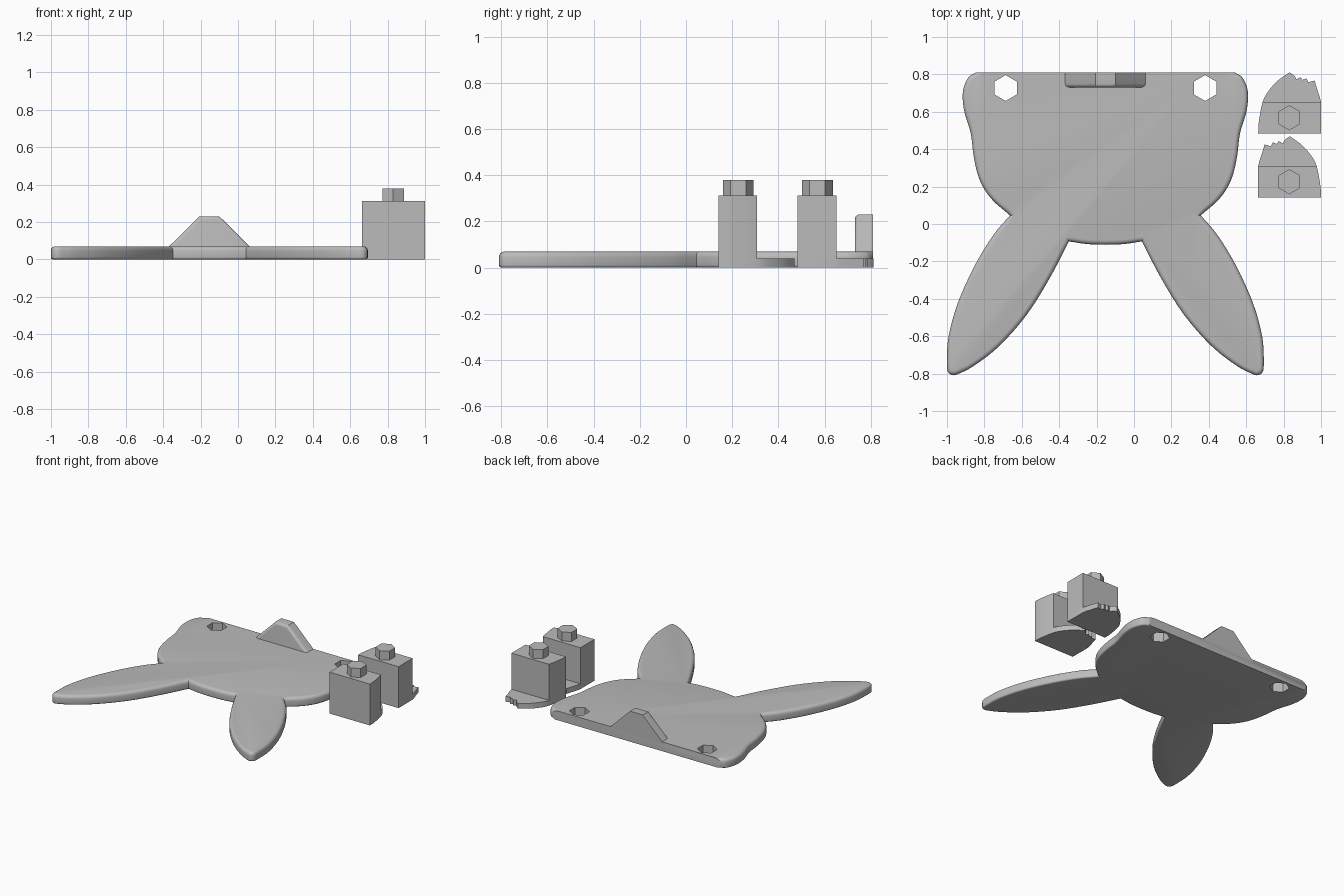
import bpy, bmesh, math
from mathutils import Vector

cube = bpy.data.objects.get("Cube")
if cube:
    bpy.data.objects.remove(cube, do_unlink=True)

grey = bpy.data.materials.new("plain grey")
grey.use_nodes = True
grey.diffuse_color = (0.5, 0.5, 0.5, 1)
grey.node_tree.nodes["Principled BSDF"].inputs["Base Color"].default_value = (0.5, 0.5, 0.5, 1)


def smooth_path(points, steps=6):
    """Curve through the points, leaving out the last one."""
    pts = [Vector(p) for p in points]
    pts = [2 * pts[0] - pts[1]] + pts + [2 * pts[-1] - pts[-2]]
    out = []
    for a, b, c, d in zip(pts, pts[1:], pts[2:], pts[3:]):
        for i in range(steps):
            t = i / steps
            out.append(0.5 * (2 * b + (c - a) * t + (2 * a - 5 * b + 4 * c - d) * t ** 2
                              + (3 * b - a - 3 * c + d) * t ** 3))
    return out


def prism(name, outline, z0, z1, top=0, bottom=0):
    """Upright prism with optional rounding of its top and bottom rims."""
    bm = bmesh.new()
    face = bm.faces.new([bm.verts.new((x, y, z0)) for x, y in outline])
    ext = bmesh.ops.extrude_face_region(bm, geom=[face])
    for v in ext["geom"]:
        if isinstance(v, bmesh.types.BMVert):
            v.co.z = z1
    bmesh.ops.recalc_face_normals(bm, faces=bm.faces)
    for z, radius in ((z1, top), (z0, bottom)):
        if radius:
            rim = [e for e in bm.edges if all(abs(v.co.z - z) < 1e-5 for v in e.verts)]
            bmesh.ops.bevel(bm, geom=rim, offset=radius, segments=4, profile=0.5,
                            affect='EDGES', clamp_overlap=False)
    return finish(name, bm)


def finish(name, bm):
    mesh = bpy.data.meshes.new(name)
    bm.to_mesh(mesh)
    bm.free()
    mesh.materials.append(grey)
    ob = bpy.data.objects.new(name, mesh)
    bpy.context.collection.objects.link(ob)
    return ob


def activate(ob):
    bpy.ops.object.select_all(action='DESELECT')
    ob.select_set(True)
    bpy.context.view_layer.objects.active = ob


def shade(ob):
    activate(ob)
    bpy.ops.object.shade_smooth_by_angle(angle=math.radians(32))


def cut(ob, cutter):
    """Subtract the cutter and remove it."""
    cutter.hide_render = True
    mod = ob.modifiers.new(cutter.name, 'BOOLEAN')
    mod.operation = 'DIFFERENCE'
    mod.solver = 'EXACT'
    mod.object = cutter
    activate(ob)
    bpy.ops.object.modifier_apply(modifier=mod.name)
    bpy.data.objects.remove(cutter, do_unlink=True)


def hexagon(x, y, r):
    return [(x + r * math.sin(i * math.pi / 3), y + r * math.cos(i * math.pi / 3))
            for i in range(6)]


# Body with two long ears, mirrored about its own middle
MID = -0.153
BACK = 0.809
cheek = [(0.6, 0.87), (0.69, 0.812), (0.735, 0.78), (0.762, 0.705), (0.755, 0.605),
         (0.72, 0.485), (0.703, 0.355), (0.672, 0.235), (0.61, 0.135), (0.51, 0.046)]
ear_out = [(0.51, 0.046), (0.6, -0.06), (0.7, -0.225), (0.79, -0.425), (0.838, -0.6),
           (0.847, -0.72), (0.846, -0.774)]
ear_tip = [Vector((0.811 + 0.035 * math.cos(a), -0.774 - 0.035 * math.sin(a)))
           for a in (math.radians(23 * i) for i in range(5))]
ear_in = [(0.796, -0.806), (0.71, -0.763), (0.57, -0.655), (0.42, -0.485),
          (0.295, -0.285), (0.195, -0.093)]
chin = [(0.195, -0.093), (0.1, -0.107), (0, -0.111)]
half = (smooth_path(cheek) + smooth_path(ear_out, 4) + ear_tip
        + smooth_path(ear_in, 4) + smooth_path(chin))
outline = [(MID + p.x, p.y) for p in half] + [(MID, chin[-1][1])]
outline += [(MID - p.x, p.y) for p in reversed(half)]
body = prism("body_with_ears", outline, 0, 0.07, top=0.024, bottom=0.012)

# Straight back edge and hexagonal sockets
cut(body, prism("back_trim", [(-1.5, BACK), (1.5, BACK), (1.5, 1.2), (-1.5, 1.2)], -0.1, 0.2))
for side in (-1, 1):
    cut(body, prism("socket_cutter", hexagon(MID + side * 0.533, 0.727, 0.069), -0.1, 0.2))
shade(body)

# Tail fin standing along the back edge, its front rim rounded
bm = bmesh.new()
profile = [(-0.235, 0.05), (-0.053, 0.23), (0.053, 0.23), (0.235, 0.05)]
face = bm.faces.new([bm.verts.new((MID + x, BACK, z)) for x, z in profile])
ext = bmesh.ops.extrude_face_region(bm, geom=[face])
for v in ext["geom"]:
    if isinstance(v, bmesh.types.BMVert):
        v.co.y = 0.73
bmesh.ops.recalc_face_normals(bm, faces=bm.faces)
rim = [e for e in bm.edges if all(v.co.y < 0.74 for v in e.verts)
       and max(v.co.z for v in e.verts) > 0.1]
bmesh.ops.bevel(bm, geom=rim, offset=0.02, segments=4, profile=0.5, affect='EDGES')
shade(finish("tail_fin", bm))

# Feet: a tall leg block, a thin sole with toes and a hexagonal peg
ANKLE = 0.167
outer = smooth_path([(0.168, 0), (0.165, 0.06), (0.145, ANKLE), (0.115, 0.225),
                     (0.065, 0.282), (0, 0.328)], 4)
toes = [(0, 0.328), (-0.028, 0.308), (-0.036, 0.29), (-0.058, 0.302), (-0.07, 0.287),
        (-0.09, 0.296), (-0.1, 0.275), (-0.134, 0.284), (-0.145, 0.245),
        (-0.163, 0.19), (-0.168, ANKLE)]


def foot(label, y, flip):
    def place(points):
        return [(0.832 + flip * px, y + py) for px, py in points]
    sole = [(p.x, p.y) for p in outer] + toes + [(-0.168, 0)]
    leg = [(p.x, p.y) for p in outer if p.y <= ANKLE + 1e-5] + [(-0.168, ANKLE), (-0.168, 0)]
    shade(prism(label + "_foot_sole", place(sole), 0, 0.04))
    shade(prism(label + "_leg_block", place(leg), 0, 0.312))
    prism(label + "_peg", hexagon(0.83, y + 0.085, 0.067), 0.3, 0.38)


foot("front", 0.141, 1)
foot("back", 0.483, -1)
